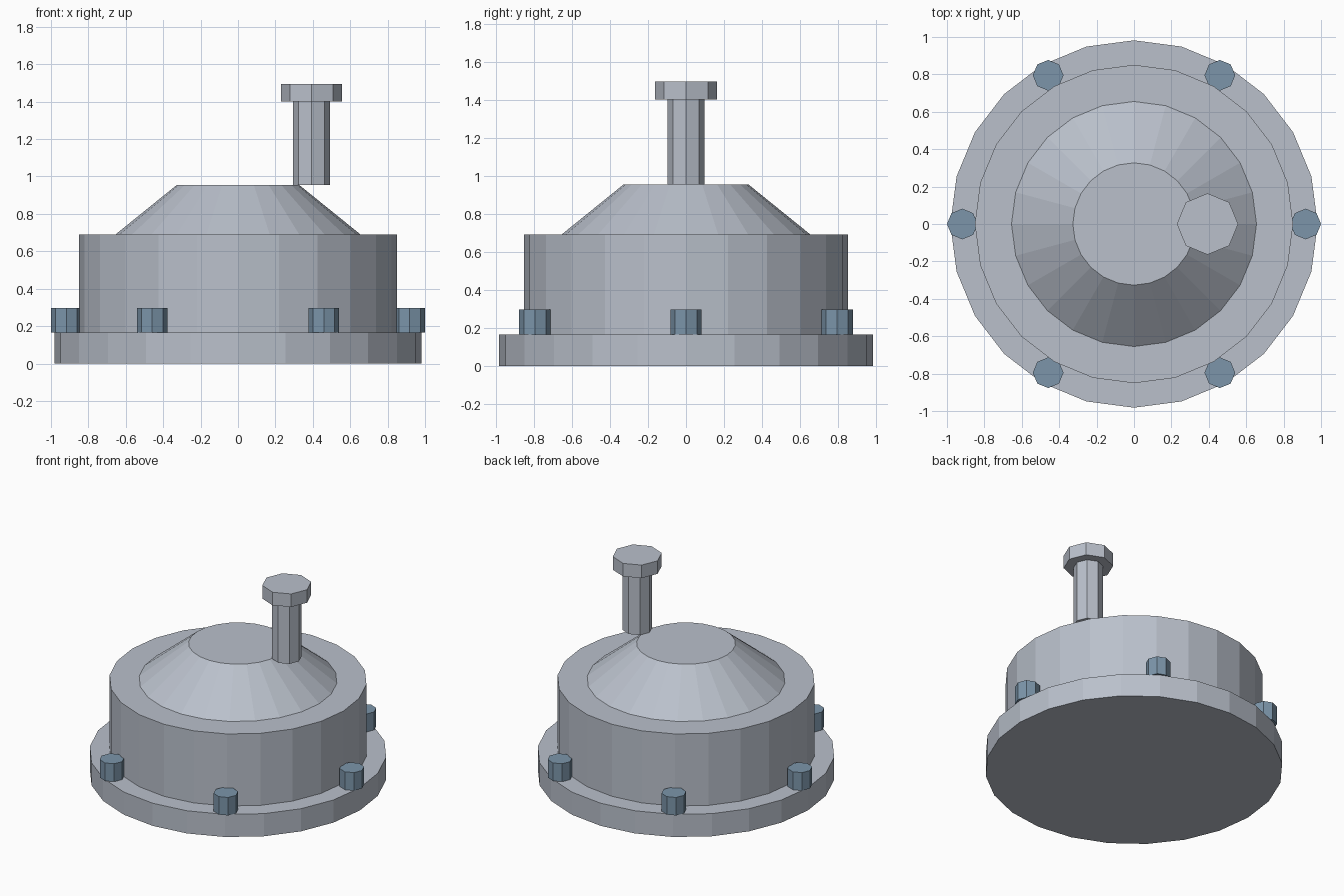
import bpy
import math

if "Cube" in bpy.data.objects:
    bpy.data.objects.remove(bpy.data.objects["Cube"])


def material(name, rgb):
    m = bpy.data.materials.new(name)
    m.diffuse_color = (*rgb, 1.0)
    m.use_nodes = True
    m.node_tree.nodes["Principled BSDF"].inputs["Base Color"].default_value = m.diffuse_color
    return m


steel = material("light steel grey", (0.49, 0.53, 0.60))
bolt_blue = material("blue grey", (0.20, 0.30, 0.40))


def frustum(name, sides, r_low, r_high, z_low, z_high, mat, x=0.0, y=0.0):
    """Flat-sided upright cylinder or cone section with a corner on each axis."""
    bpy.ops.mesh.primitive_cone_add(
        vertices=sides, radius1=r_low, radius2=r_high, depth=z_high - z_low,
        location=(x, y, (z_low + z_high) / 2))
    ob = bpy.context.object
    ob.name = name
    ob.data.materials.append(mat)
    return ob


# Housing: flange, drum and sloped dome
frustum("flange", 24, 0.982, 0.982, 0.0, 0.165, steel)
frustum("drum", 24, 0.851, 0.851, 0.165, 0.69, steel)
frustum("dome", 24, 0.655, 0.327, 0.69, 0.955, steel)

# Off-centre valve stem and its cap
frustum("stem", 8, 0.098, 0.098, 0.955, 1.40, steel, x=0.393)
frustum("stem_cap", 8, 0.164, 0.164, 1.40, 1.495, steel, x=0.393)

# Ring of six flange bolts
for i in range(6):
    a = math.radians(60 * i)
    frustum(f"flange_bolt_{i + 1}", 8, 0.082, 0.082, 0.165, 0.296, bolt_blue,
            x=0.918 * math.cos(a), y=0.918 * math.sin(a))
